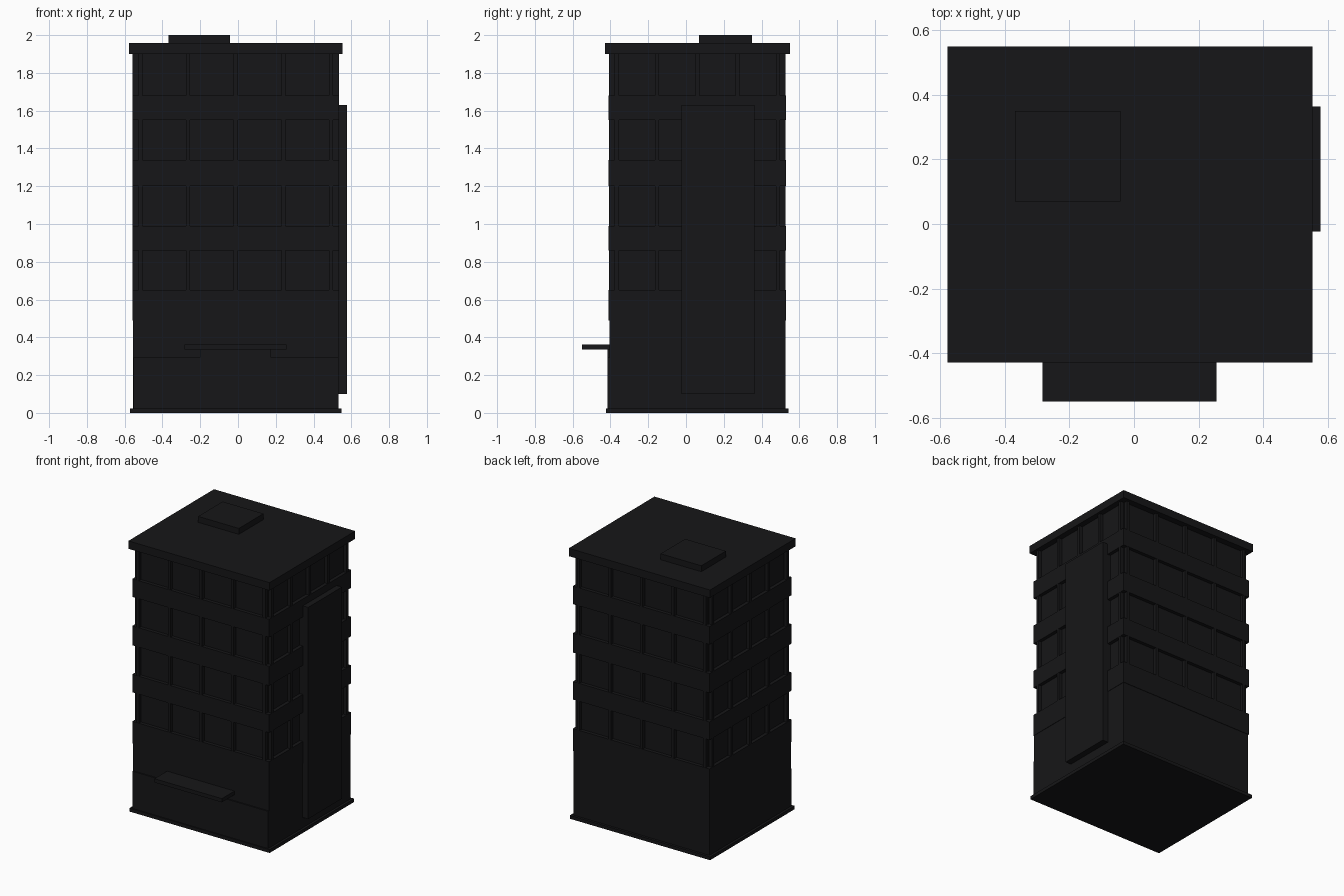
import bpy

if "Cube" in bpy.data.objects:
    bpy.data.objects.remove(bpy.data.objects["Cube"])

CX, CY = -0.012, 0.06          # centre of the tower plan
HX, HY = 0.547, 0.469          # half sizes of the outer wall plane
FLOORS = [(0.65, 0.86), (0.99, 1.20), (1.34, 1.55), (1.68, 1.905)]  # window rows

mat = bpy.data.materials.new("dark")
mat.diffuse_color = (0.008, 0.008, 0.009, 1)
mat.use_nodes = True
mat.node_tree.nodes["Principled BSDF"].inputs["Base Color"].default_value = mat.diffuse_color


def boxes(name, items):
    """One object made of boxes given as (x0, x1, y0, y1, z0, z1)."""
    verts, faces = [], []
    for x0, x1, y0, y1, z0, z1 in items:
        b = len(verts)
        verts += [(x, y, z) for z in (z0, z1)
                  for x, y in ((x0, y0), (x1, y0), (x1, y1), (x0, y1))]
        quads = [(3, 2, 1, 0), (4, 5, 6, 7)]
        quads += [(i, (i + 1) % 4, (i + 1) % 4 + 4, i + 4) for i in range(4)]
        faces += [tuple(b + i for i in q) for q in quads]
    me = bpy.data.meshes.new(name)
    me.from_pydata(verts, [], faces)
    me.materials.append(mat)
    ob = bpy.data.objects.new(name, me)
    bpy.context.collection.objects.link(ob)
    return ob


def plan(grow, z0, z1):
    """Box following the tower plan, grown outwards from the wall plane."""
    return (CX - HX - grow, CX + HX + grow, CY - HY - grow, CY + HY + grow, z0, z1)


# base, ground floor and recessed glazed core
boxes("base_slab", [plan(0.014, 0, 0.024)])
boxes("ground_floor", [plan(-0.003, 0.024, 0.49)])
boxes("window_core", [plan(-0.025, 0.49, 1.905)])

# projecting bands between the window rows
edges = [0.49] + [z for f in FLOORS for z in f][:-1]
boxes("wall_bands", [plan(0, edges[i], edges[i + 1]) for i in range(0, len(edges), 2)])

# thin piers dividing each side into four windows per floor
piers = []
w, inset = 0.011, 0.001
for z0, z1 in FLOORS:
    for i in range(-2, 3):
        px, py = CX + i * 0.2525, CY + i * 0.2135
        for s in (-1, 1):
            y = sorted((CY + s * (HY - inset), CY + s * (HY - 0.04)))
            x = sorted((CX + s * (HX - inset), CX + s * (HX - 0.04)))
            piers.append((px - w, px + w, *y, z0, z1))
            piers.append((*x, py - w, py + w, z0, z1))
boxes("window_piers", piers)

# roof slab and rooftop hatch
boxes("roof_slab", [(-0.577, 0.552, -0.428, 0.55, 1.90, 1.957)])
boxes("roof_hatch", [(-0.368, -0.042, 0.07, 0.35, 1.957, 2.0)])

# tall panel on the right side
boxes("side_panel", [(0.50, 0.577, -0.023, 0.363, 0.10, 1.63)])

# shop front, entrance and canopy
boxes("shop_front", [(-0.554, 0.531, -0.415, -0.38, 0.024, 0.293)])
boxes("entrance", [(-0.2, 0.175, -0.415, -0.38, 0.024, 0.336)])
boxes("canopy", [(-0.283, 0.256, -0.55, -0.38, 0.336, 0.363)])
